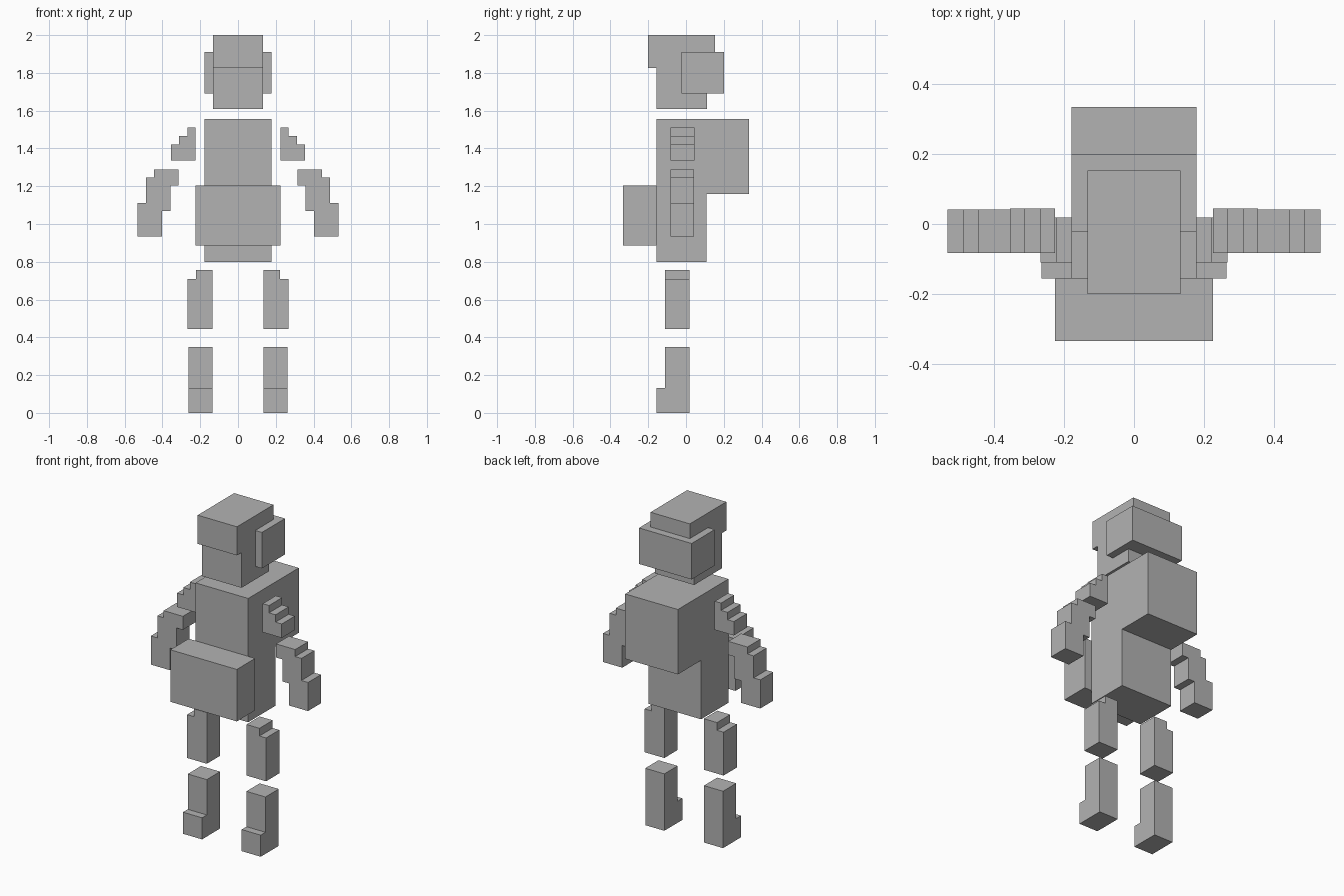
import bpy, bmesh
from mathutils import Vector

if "Cube" in bpy.data.objects:
    bpy.data.objects.remove(bpy.data.objects["Cube"])

grey = bpy.data.materials.new("plain grey")
grey.diffuse_color = (0.45, 0.45, 0.45, 1)
grey.use_nodes = True
grey.node_tree.nodes["Principled BSDF"].inputs["Base Color"].default_value = grey.diffuse_color


def extrude_profile(name, points, axis, start, end, mirror=False):
    """Extrude a stepped outline along x (points are y,z) or y (points are x,z)."""
    bm = bmesh.new()
    place = (lambda a, b: (start, a, b)) if axis == "x" else (lambda a, b: (a, start, b))
    face = bm.faces.new([bm.verts.new(place(a, b)) for a, b in points])
    moved = bmesh.ops.extrude_face_region(bm, geom=[face], use_keep_orig=True)["geom"]
    offset = Vector((end - start, 0, 0)) if axis == "x" else Vector((0, end - start, 0))
    bmesh.ops.translate(bm, vec=offset, verts=[v for v in moved if isinstance(v, bmesh.types.BMVert)])
    bmesh.ops.recalc_face_normals(bm, faces=bm.faces)
    mesh = bpy.data.meshes.new(name)
    bm.to_mesh(mesh)
    bm.free()
    mesh.materials.append(grey)
    obj = bpy.data.objects.new(name, mesh)
    bpy.context.collection.objects.link(obj)
    if mirror:
        obj.modifiers.new("mirror", "MIRROR")
    return obj


def rect(a0, a1, b0, b1):
    return [(a0, b0), (a1, b0), (a1, b1), (a0, b1)]


# Head with a cap overhanging front and back
extrude_profile("head", [(-0.156, 1.61), (0.111, 1.61), (0.111, 1.825), (0.153, 1.825),
                         (0.153, 2.0), (-0.2, 2.0), (-0.2, 1.825), (-0.156, 1.825)],
                "x", -0.133, 0.133)

# Wide block wrapped around the back of the head
extrude_profile("head_wrap", rect(-0.023, 0.2, 1.69, 1.91), "x", -0.178, 0.178)

# Torso with a pack projecting behind the upper half
extrude_profile("torso", [(-0.156, 0.80), (0.109, 0.80), (0.109, 1.16), (0.333, 1.16),
                          (0.333, 1.557), (-0.156, 1.557)], "x", -0.178, 0.178)

# Pouch on the belly
extrude_profile("belly_pouch", rect(-0.333, -0.156, 0.885, 1.203), "x", -0.225, 0.225)

# Arms in two stepped pieces
extrude_profile("upper_arm", [(0.225, 1.335), (0.354, 1.335), (0.354, 1.42), (0.312, 1.42),
                              (0.312, 1.465), (0.268, 1.465), (0.268, 1.51), (0.225, 1.51)],
                "y", -0.083, 0.044, True)
extrude_profile("forearm", [(0.402, 0.935), (0.532, 0.935), (0.532, 1.11), (0.487, 1.11),
                            (0.487, 1.245), (0.445, 1.245), (0.445, 1.288), (0.315, 1.288),
                            (0.315, 1.205), (0.358, 1.205), (0.358, 1.07), (0.402, 1.07)],
                "y", -0.083, 0.042, True)

# Legs: notched thigh, and shin with a foot
extrude_profile("thigh", [(0.134, 0.445), (0.267, 0.445), (0.267, 0.71), (0.222, 0.71),
                          (0.222, 0.757), (0.134, 0.757)], "y", -0.11, 0.018, True)
extrude_profile("shin_and_foot", [(-0.156, 0), (0.018, 0), (0.018, 0.348), (-0.11, 0.348),
                                  (-0.11, 0.132), (-0.156, 0.132)], "x", 0.134, 0.263, True)
